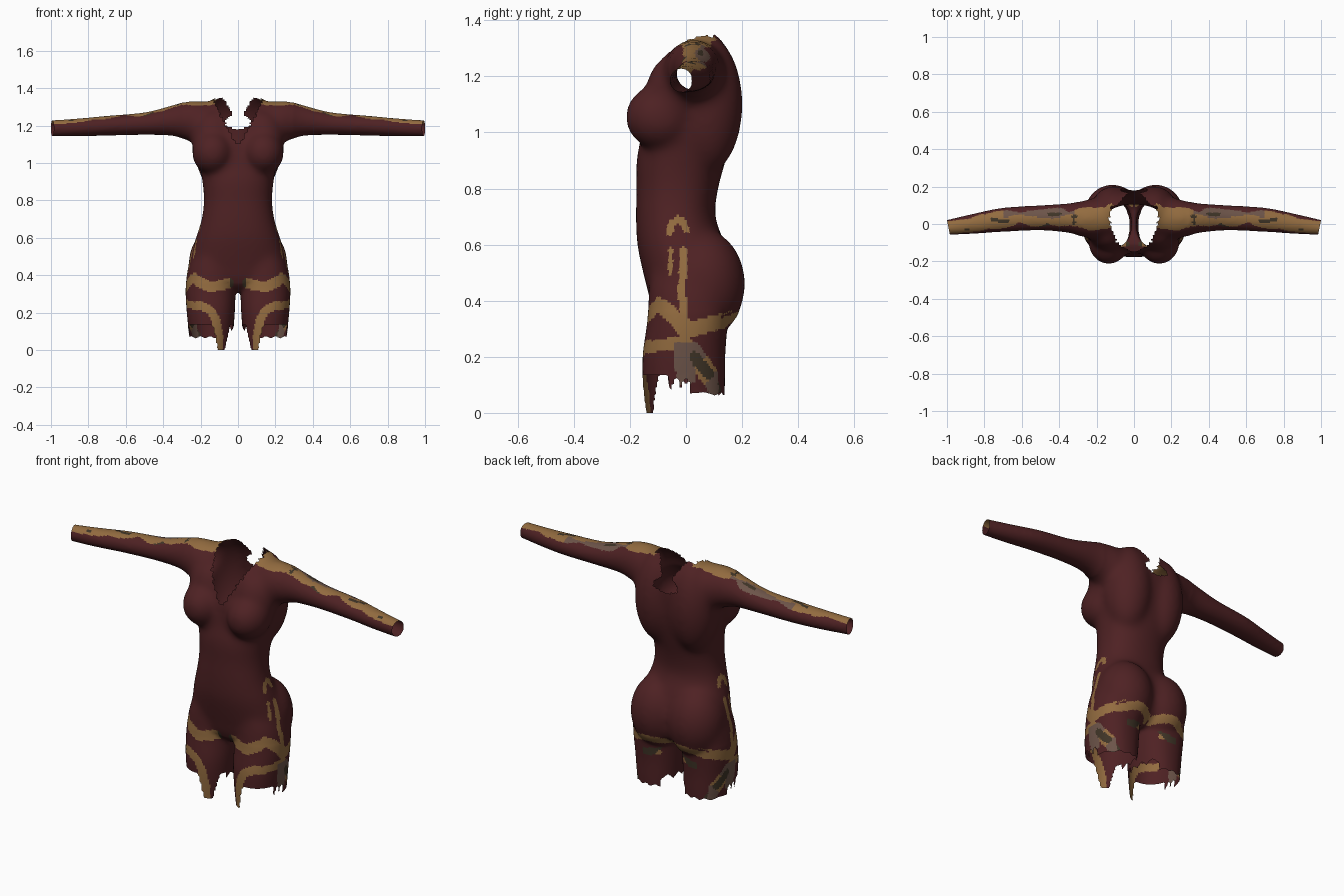
import bpy, bmesh, math
from mathutils import Vector, noise

if "Cube" in bpy.data.objects:
    bpy.data.objects.remove(bpy.data.objects["Cube"])


def material(name, rgb):
    m = bpy.data.materials.new(name)
    m.use_nodes = True
    m.diffuse_color = (*rgb, 1)
    m.node_tree.nodes["Principled BSDF"].inputs["Base Color"].default_value = (*rgb, 1)
    return m


MATS = [material("maroon cloth", (.077, .0155, .017)), material("gold trim", (.29, .148, .05)),
        material("grey brown patch", (.15, .088, .066)), material("dark olive patch", (.05, .035, .02))]
MAROON, GOLD, GREY, OLIVE = range(4)
SIDES = 40
bm = bmesh.new()


def spline(rows, steps=5):
    """Smooth the list of sections with a Catmull-Rom curve."""
    out = []
    for i in range(len(rows) - 1):
        a, b, c, d = (rows[max(0, min(len(rows) - 1, i + k))] for k in (-1, 0, 1, 2))
        for j in range(steps):
            t = j / steps
            out.append([.5 * (2 * q + (r - p) * t + (2 * p - 5 * q + 4 * r - s) * t * t
                              + (3 * q - p - 3 * r + s) * t ** 3) for p, q, r, s in zip(a, b, c, d)])
    return out + [list(rows[-1])]


def loft(rows, place, power=.9):
    """Closed solid through sections (t, u_min, u_max, v_min, v_max)."""
    rings = []
    for t, u0, u1, v0, v1 in spline(rows):
        ring = []
        for k in range(SIDES):
            a = math.tau * k / SIDES
            c, s = math.cos(a), math.sin(a)
            u = (u0 + u1) / 2 + (u1 - u0) / 2 * math.copysign(abs(c) ** power, c)
            v = (v0 + v1) / 2 + (v1 - v0) / 2 * math.copysign(abs(s) ** power, s)
            ring.append(bm.verts.new(place(t, u, v)))
        rings.append(ring)
    faces = [bm.faces.new(rings[0]), bm.faces.new(rings[-1])]
    for r, q in zip(rings, rings[1:]):
        for k in range(SIDES):
            n = (k + 1) % SIDES
            faces.append(bm.faces.new((r[k], r[n], q[n], q[k])))
    bmesh.ops.recalc_face_normals(bm, faces=faces)


def ellipsoid(centre, radii):
    ball = bmesh.ops.create_uvsphere(bm, u_segments=32, v_segments=20, radius=1)["verts"]
    for v in ball:
        v.co = Vector(centre) + Vector(a * b for a, b in zip(v.co, radii))


# Torso: height, half width, front, back
torso = [(.31, .05, -.06, .08), (.36, .17, -.115, .15), (.45, .258, -.14, .17), (.5, .254, -.153, .17),
         (.6, .226, -.174, .14), (.7, .195, -.179, .105), (.8, .183, -.177, .115), (.9, .191, -.177, .142),
         (1, .208, -.158, .165), (1.1, .225, -.148, .178), (1.2, .225, -.122, .18),
         (1.27, .2, -.088, .165), (1.33, .14, -.03, .13), (1.37, .1, .02, .105)]
loft([(z, -w, w, f, b) for z, w, f, b in torso], lambda t, u, v: (u, v, t))

# Arms, legs and body curves on both sides
arm = [(.05, -.03, .12, 1.2, 1.33), (.2, -.08, .14, 1.1, 1.33), (.27, -.07, .125, 1.12, 1.33),
       (.35, -.047, .11, 1.145, 1.308), (.5, -.034, .1, 1.15, 1.27), (.7, -.042, .087, 1.146, 1.252),
       (.85, -.052, .057, 1.142, 1.238), (1, -.059, .022, 1.142, 1.228), (1.04, -.06, .015, 1.142, 1.226)]
leg = [(.55, .03, .21, -.12, .13), (.45, .005, .265, -.132, .165), (.33, .012, .28, -.138, .15),
       (.2, .017, .274, -.155, .14), (.07, .028, .26, -.152, .138), (-.05, .04, .245, -.14, .125)]
for side in (1, -1):
    loft(arm, lambda t, u, v: (side * t, u, v), 1)
    loft(leg, lambda t, u, v: (side * u, v, t), .9)
    ellipsoid((side * .135, -.09, 1.055), (.112, .127, .118))  # chest
    ellipsoid((side * .13, -.04, 1.13), (.12, .105, .15))      # upper chest
    ellipsoid((side * .115, .06, .46), (.15, .152, .195))      # seat
    ellipsoid((side * .105, .07, 1.1), (.13, .133, .25))       # shoulder blade

mesh = bpy.data.meshes.new("bodysuit")
bm.to_mesh(mesh)
bm.free()
for m in MATS:
    mesh.materials.append(m)
suit = bpy.data.objects.new("bodysuit", mesh)
bpy.context.collection.objects.link(suit)
bpy.context.view_layer.objects.active = suit
suit.select_set(True)

# Fuse the solids into one smooth skin
fuse = suit.modifiers.new("fuse", 'REMESH')
fuse.mode = 'VOXEL'
fuse.voxel_size = .0095
soften = suit.modifiers.new("soften", 'SMOOTH')
soften.factor = .5
soften.iterations = 8
for name in ("fuse", "soften"):
    bpy.ops.object.modifier_apply(modifier=name)


def saw(t, pitch):
    return abs((t / pitch) % 1 - .5) * 2


def hem(x, y):
    """Height of the torn leg edge."""
    x = abs(x)
    if y < -.065:
        return min(.135, max(0, (abs(x - .09) - .02) * 4.5))
    if x < .07:
        return .13 - .03 * saw(y, .06)
    if y < .005:
        return .07 + .06 * saw(y, .035)
    return .062 + .012 * saw(x, .05)


def cuff(y):
    """Reach of the slanted sleeve end."""
    return 1 - .2 * max(0, .02 - y)


def in_neck(p):
    """Torn neck opening, deep at the front and pinched at the back."""
    x = abs(p.x)
    tear = .02 * saw(p.z + p.y, .04)
    if p.y < .095:
        return p.z > 1.11 and x < min(.11, (p.z - 1.11) * .5) + tear
    return p.z > 1.18 + x * .4 and x < .015 + abs(p.z - 1.27) * .75 + tear * .5


bm = bmesh.new()
bm.from_mesh(mesh)

# Blend the body curves together, leaving sleeves and thighs crisp
body = [v for v in bm.verts if abs(v.co.x) < .29 and v.co.z > .36]
for _ in range(25):
    bmesh.ops.smooth_vert(bm, verts=body, factor=.5, use_axis_x=True, use_axis_y=True, use_axis_z=True)

# Open the wrists, neck and legs
cut = [v for v in bm.verts if abs(v.co.x) > cuff(v.co.y) + .002 or in_neck(v.co)
       or (v.co.z < .2 and v.co.z < hem(v.co.x, v.co.y))]
bmesh.ops.delete(bm, geom=cut, context='VERTS')
for v in bm.verts:
    if v.is_boundary:
        if abs(v.co.x) > .95:
            v.co.x = math.copysign(cuff(v.co.y), v.co.x)
        elif v.co.z < .2:
            v.co.z = max(hem(v.co.x, v.co.y), v.co.z - .009)


def near(u, v, path, width):
    p = Vector((u, v))
    for a, b in zip(path, path[1:]):
        a, b = Vector(a), Vector(b)
        t = max(0, min(1, (p - a).dot(b - a) / (b - a).length_squared))
        if (p - a.lerp(b, t)).length < width:
            return True
    return False


# Trim lines: front and back as (x, z), outer side as (y, z)
HIP_FRONT = [(.28, .40), (.22, .37), (.15, .335), (.05, .355)]
THIGH_FRONT = [(.28, .235), (.19, .235), (.14, .205), (.115, .15), (.09, 0)]
HIP_BACK = [(.28, .30), (.2, .325), (.12, .35), (.02, .335)]
HIP_SIDE = [(-.13, .40), (-.07, .37), (0, .29), (.08, .315), (.2, .345)]
SEAM_SIDE = [(0, .3), (-.015, .42), (-.01, .58)]
ARCH_SIDE = [(-.06, .645), (-.05, .675), (-.03, .69), (-.01, .68), (0, .655)]
DASH_SIDE = [(-.055, .5), (-.055, .58)]
THIGH_SIDE = [(-.16, .225), (-.08, .245), (0, .25)]


def colour(c, n):
    x, y, z = abs(c.x), c.y, c.z
    blotch = noise.noise(Vector((x * 9, y * 14, z * 9)))
    if z > 1.17 and x > .09:
        # Worn strip along the top of the arms and shoulders
        if n.z < .78 + .25 * blotch - (.1 if x > .8 else 0):
            return MAROON
        if noise.noise(Vector((x * 14, y * 30, 4))) > .42:
            return OLIVE
        return GREY if .32 < x < .7 and y > .035 + .04 * blotch else GOLD
    if z > .72:
        return MAROON
    outward = n.x * (1 if c.x > 0 else -1)
    if outward > .62:
        if z < .25 and near(y, z, [(.03, .2), (.08, .14)], .02):
            return OLIVE
        if z < .25 and near(y, z, [(-.01, .23), (0, .13)], .035):
            return GREY
        if near(y, z, [(.02, .22), (.12, .08)], .035):
            return GREY if blotch > -.1 else GOLD
        lines = ((HIP_SIDE, .027), (SEAM_SIDE, .014), (ARCH_SIDE, .013),
                 (DASH_SIDE, .009), (THIGH_SIDE, .02))
        return GOLD if any(near(y, z, p, w) for p, w in lines) else MAROON
    if outward < -.6 and z < .33:
        return MAROON
    if n.y < 0:
        if near(x, z, HIP_FRONT, .028) or near(x, z, THIGH_FRONT, .023):
            return OLIVE if x < .04 else GOLD
    elif near(x, z, HIP_BACK, .021):
        return GOLD
    elif near(x, z, [(.06, .27), (.15, .25)], .02) or near(x, z, [(.27, .14), (.22, .07)], .025):
        return OLIVE if blotch > -.1 else GOLD
    return MAROON


bm.normal_update()
for f in bm.faces:
    f.material_index = colour(f.calc_center_median(), f.normal)
    f.smooth = True
bm.to_mesh(mesh)
bm.free()
